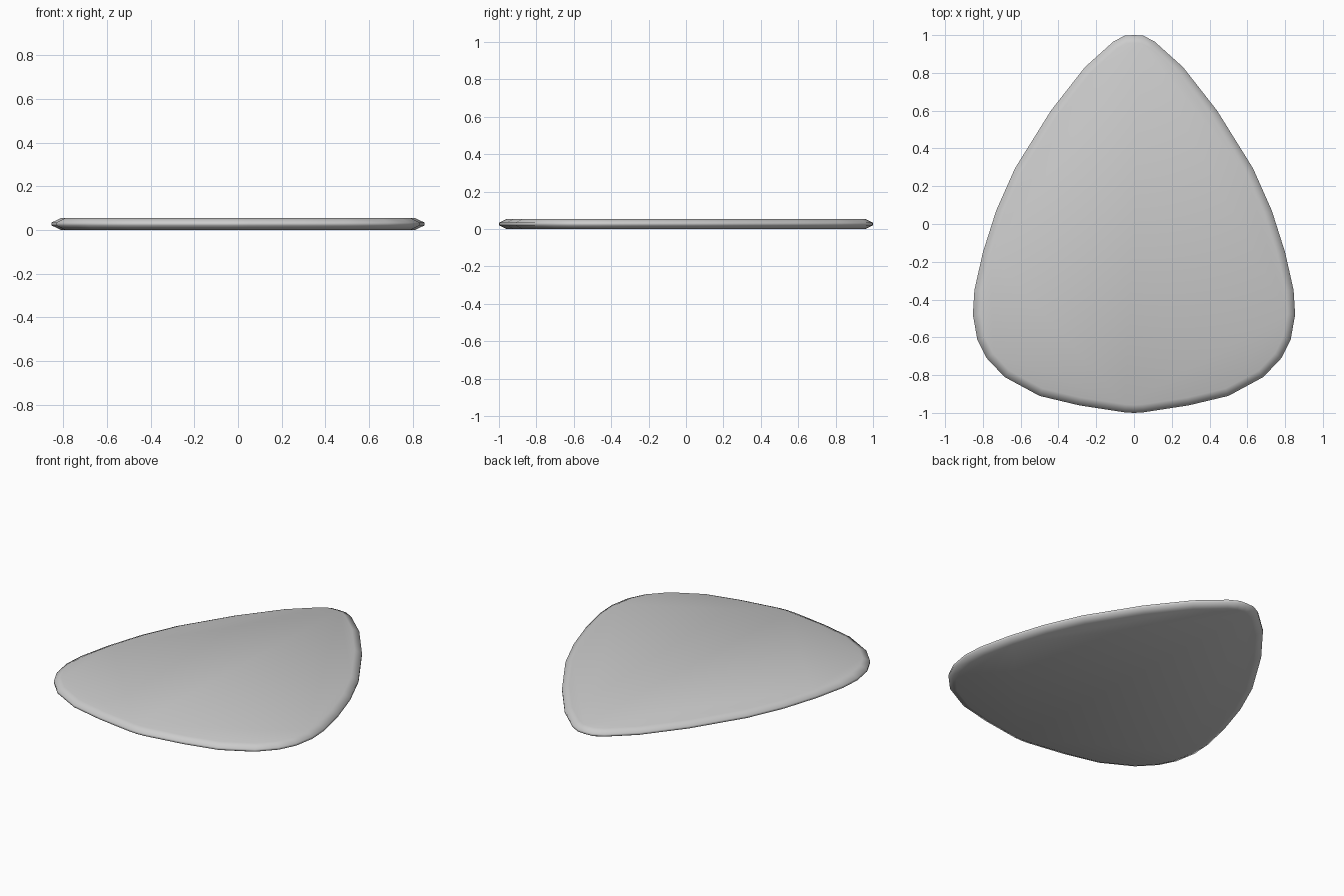
import bpy, bmesh
from mathutils import Vector

if "Cube" in bpy.data.objects:
    bpy.data.objects.remove(bpy.data.objects["Cube"])

# Right half of the outline, from the tip round to the blunt end
half = [(0.05, 0.997), (0.11, 0.965), (0.26, 0.83), (0.44, 0.60), (0.63, 0.295),
        (0.73, 0.07), (0.80, -0.15), (0.845, -0.35), (0.853, -0.48), (0.83, -0.61),
        (0.78, -0.71), (0.685, -0.81), (0.50, -0.91), (0.29, -0.96), (0.05, -0.997)]
outline = ([Vector((0, 1))] + [Vector(p) for p in half] + [Vector((0, -1))]
           + [Vector((-x, y)) for x, y in reversed(half)])

# Edge profile: (height, inset from the outline)
profile = [(0.0, 0.042), (0.02, 0.0), (0.034, 0.0), (0.054, 0.042)]


def inset(points, amount):
    """Move each outline point inwards along its normal."""
    result = []
    for i, p in enumerate(points):
        before, after = points[i - 1], points[(i + 1) % len(points)]
        t = ((p - before).normalized() + (after - p).normalized()).normalized()
        result.append(p + Vector((t.y, -t.x)) * amount)
    return result


# Thin rounded-triangle plate
bm = bmesh.new()
rings = [[bm.verts.new((p.x, p.y, z)) for p in inset(outline, d)] for z, d in profile]
n = len(outline)
for low, high in zip(rings, rings[1:]):
    for i in range(n):
        j = (i + 1) % n
        bm.faces.new((low[i], low[j], high[j], high[i]))
bm.faces.new(rings[0])
bm.faces.new(rings[-1])
bmesh.ops.recalc_face_normals(bm, faces=bm.faces)
for f in bm.faces:
    f.smooth = True

mesh = bpy.data.meshes.new("pick_plate")
bm.to_mesh(mesh)
bm.free()
plate = bpy.data.objects.new("pick_plate", mesh)
bpy.context.collection.objects.link(plate)
